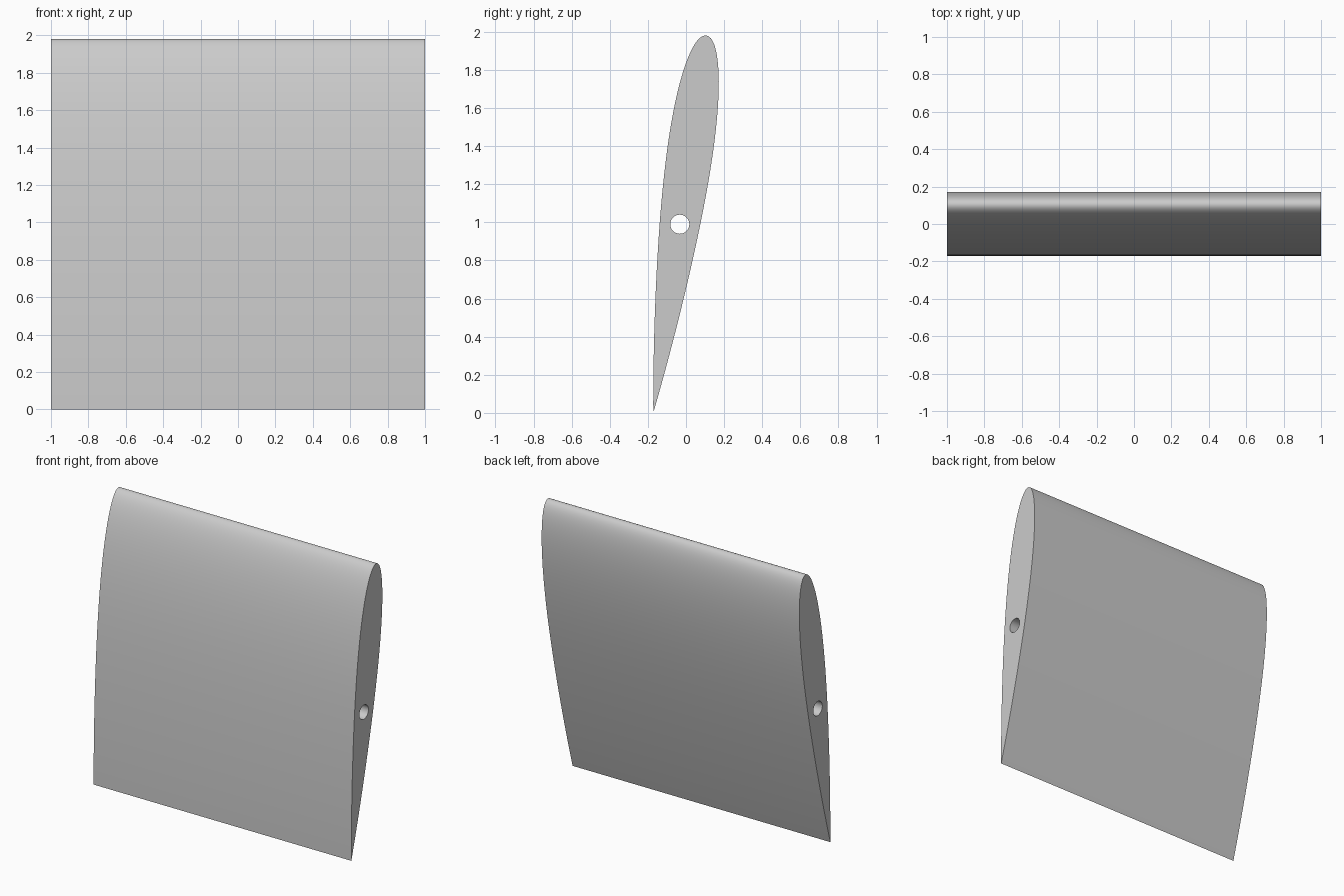
import bpy, bmesh
from math import sin, cos, pi, radians

cube = bpy.data.objects.get("Cube")
if cube:
    bpy.data.objects.remove(cube, do_unlink=True)

CHORD, THICKNESS, LEAN = 2.0, 0.12, radians(8)
HALF_SPAN, HOLE_RADIUS, STEPS = 1.0, 0.05, 64


def half_thickness(t):
    """Symmetric airfoil half thickness at chord fraction t, closed at the tail."""
    return 5 * THICKNESS * CHORD * (0.2969 * t ** 0.5 - 0.126 * t - 0.3516 * t ** 2
                                    + 0.2843 * t ** 3 - 0.1036 * t ** 4)


def lean(across, along):
    """Tilt a point given across and up the chord from the trailing edge."""
    return (across * cos(LEAN) + along * sin(LEAN),
            along * cos(LEAN) - across * sin(LEAN))


# Airfoil outline, cosine spaced: tail to nose on one side and back on the other
outline = []
for i in range(2 * STEPS):
    a = pi * i / STEPS
    t = (1 + cos(a)) / 2
    side = -1 if i < STEPS else 1
    outline.append(lean(side * half_thickness(t), CHORD * (1 - t)))

# Round shaft hole at mid chord
cx, cz = lean(0, CHORD / 2)
hole = [(cx + HOLE_RADIUS * cos(2 * pi * i / 48), cz + HOLE_RADIUS * sin(2 * pi * i / 48))
        for i in range(48)]

# Centre the section and stand it on the ground
mid = (min(p[0] for p in outline) + max(p[0] for p in outline)) / 2
low = min(p[1] for p in outline)

# Filled section extruded along the span
curve = bpy.data.curves.new("wing_section", 'CURVE')
curve.dimensions = '2D'
curve.fill_mode = 'BOTH'
curve.extrude = HALF_SPAN
for loop in (outline, hole):
    spline = curve.splines.new('POLY')
    spline.points.add(len(loop) - 1)
    for point, (u, v) in zip(spline.points, loop):
        point.co = (u - mid, v - low, 0, 1)
    spline.use_cyclic_u = True

wing = bpy.data.objects.new("wing_section", curve)
bpy.context.collection.objects.link(wing)
wing.rotation_euler = (pi / 2, 0, pi / 2)
bpy.ops.object.select_all(action='DESELECT')
wing.select_set(True)
bpy.context.view_layer.objects.active = wing
bpy.ops.object.convert(target='MESH')
wing = bpy.context.object
bpy.ops.object.transform_apply(location=False, rotation=True, scale=False)

# Weld the caps to the skin
bm = bmesh.new()
bm.from_mesh(wing.data)
bmesh.ops.remove_doubles(bm, verts=bm.verts, dist=0.00005)
bmesh.ops.recalc_face_normals(bm, faces=bm.faces)
bm.to_mesh(wing.data)
bm.free()
bpy.ops.object.shade_smooth_by_angle(angle=radians(30))

# Plain grey finish
grey = bpy.data.materials.new("light_grey")
grey.use_nodes = True
colour = (0.6, 0.6, 0.6, 1)
grey.diffuse_color = colour
grey.node_tree.nodes["Principled BSDF"].inputs["Base Color"].default_value = colour
wing.data.materials.clear()
wing.data.materials.append(grey)
